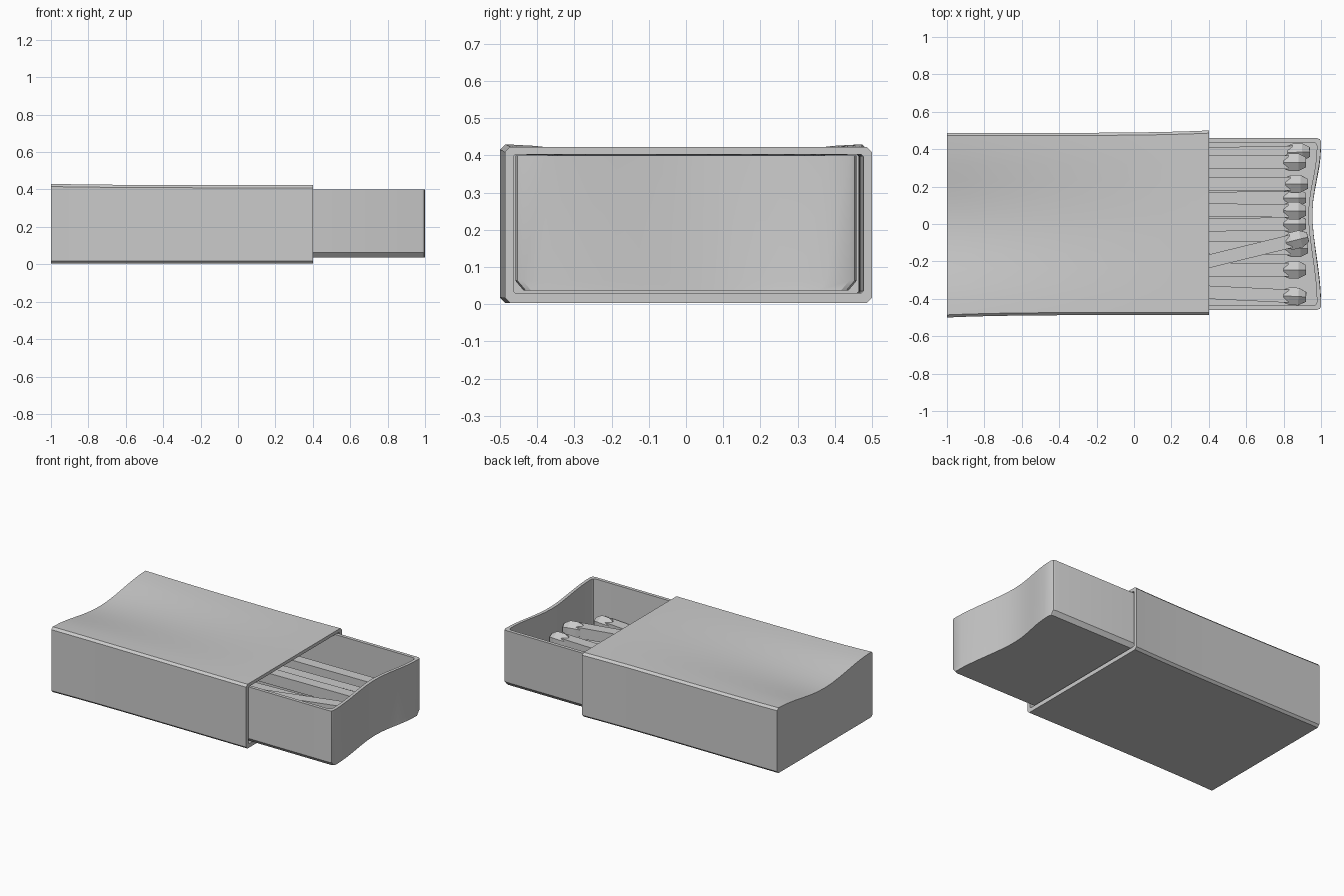
import bpy, bmesh, math
from mathutils import Vector

if "Cube" in bpy.data.objects:
    bpy.data.objects.remove(bpy.data.objects["Cube"])


def loft(name, rings, smooth=None):
    """Skin a list of equal-sized point rings and cap both ends."""
    bm = bmesh.new()
    vs = [[bm.verts.new(p) for p in r] for r in rings]
    n = len(rings[0])
    for a, b in zip(vs, vs[1:]):
        for i in range(n):
            j = (i + 1) % n
            bm.faces.new((a[i], a[j], b[j], b[i]))
    bm.faces.new(vs[0])
    bm.faces.new(vs[-1])
    bmesh.ops.recalc_face_normals(bm, faces=bm.faces)
    me = bpy.data.meshes.new(name)
    bm.to_mesh(me)
    bm.free()
    ob = bpy.data.objects.new(name, me)
    bpy.context.collection.objects.link(ob)
    if smooth:
        bpy.ops.object.select_all(action='DESELECT')
        bpy.context.view_layer.objects.active = ob
        ob.select_set(True)
        bpy.ops.object.shade_smooth_by_angle(angle=math.radians(smooth))
    return ob


def hump(v, half):
    """1 in the middle, easing to 0 at +-half."""
    return 0.5 + 0.5 * math.cos(math.pi * max(-1, min(1, v / half)))


# Sleeve: worn card cover, its top sagging towards the closed left end
def sleeve_ring(x, half, z0, z1, c):
    t = (0.4 - x) / 1.4
    flat = [-(half - c) + 2 * (half - c) * i / 12 for i in range(13)]
    pts = [(y, z0) for y in flat] + [(half, z0 + c), (half, z1 - c)]
    pts += [(y, z1) for y in reversed(flat)] + [(-half, z1 - c), (-half, z0 + c)]
    ring = []
    for y, z in pts:
        up = (z - z0) / (z1 - z0)
        sag = 0.045 * hump(y, half) * t ** 1.2 * up
        lift = 0.007 * up * t ** 4 * (1 - hump(y, half))
        bulge = 0.013 * (t ** 5 if y < 0 else (1 - t) ** 5)
        ring.append((x, y * (1 + bulge / half), z - sag + lift))
    return ring


xs = [-1 + 1.4 * i / 14 for i in range(15)]
rings = [sleeve_ring(x, 0.487, 0.003, 0.423, 0.014) for x in xs]
rings += [sleeve_ring(max(x, -0.98), 0.464, 0.03, 0.402, 0.005) for x in reversed(xs)]
loft("sleeve", rings, 35)


# Tray: thin-walled drawer with a bowed-in end
def tray_ring(z, inset=0.0, y_half=0.459):
    h, x0, r = y_half - inset, -0.4 + inset, 0.02
    pts = [(x0, h, z), (x0, -h, z)]
    corner = [(1 - inset - r + r * math.sin(a), -(h - r) - r * math.cos(a), z)
              for a in (0, math.pi / 4, math.pi / 2)]
    pts += corner
    for i in range(1, 14):
        y = -(h - r) + 2 * (h - r) * i / 14
        pts.append((1 - inset - 0.046 * hump(y - 0.05 * hump(y, h), h - r), y, z))
    return pts + [(x, -y, z) for x, y, z in reversed(corner)]


loft("tray", [tray_ring(0.037, y_half=0.437), tray_ring(0.063), tray_ring(0.4),
              tray_ring(0.4, 0.022), tray_ring(0.065, 0.022)], 30)


# Matches: square sticks with faceted six-sided heads
def match(index, tail, tip):
    tail, tip = Vector(tail), Vector(tip)
    d = (tip - tail).normalized()
    side = Vector((0, 0, 1)).cross(d).normalized()
    up = d.cross(side)

    def ring(centre, radius, n, turn):
        return [centre + radius * (math.cos(a) * side + math.sin(a) * up)
                for a in (turn + 2 * math.pi * k / n for k in range(n))]

    neck = tip - d * 0.12
    loft(f"match_stick_{index}", [ring(tail, 0.05, 4, math.pi / 4),
                                  ring(neck + d * 0.03, 0.05, 4, math.pi / 4)])
    head = [(0, 0.04), (0.03, 0.054), (0.08, 0.054), (0.12, 0.03)]
    loft(f"match_head_{index}", [ring(neck + d * o, r, 6, math.pi / 6) for o, r in head])


# tail y, tail z, tip x, tip y, tip z
layout = [(0.36, 0.12, 0.94, 0.385, 0.13), (0.33, 0.19, 0.92, 0.33, 0.20),
          (0.215, 0.16, 0.93, 0.215, 0.18), (0.13, 0.12, 0.92, 0.14, 0.14),
          (0.08, 0.20, 0.92, 0.07, 0.22), (-0.01, 0.12, 0.92, 0.0, 0.15),
          (-0.38, 0.21, 0.93, -0.07, 0.23), (-0.245, 0.13, 0.92, -0.245, 0.14),
          (-0.33, 0.12, 0.92, -0.39, 0.15), (-0.12, 0.11, 0.93, -0.13, 0.12)]
for i, (ya, za, xb, yb, zb) in enumerate(layout, 1):
    match(i, (-0.34, ya, za), (xb, yb, zb))
